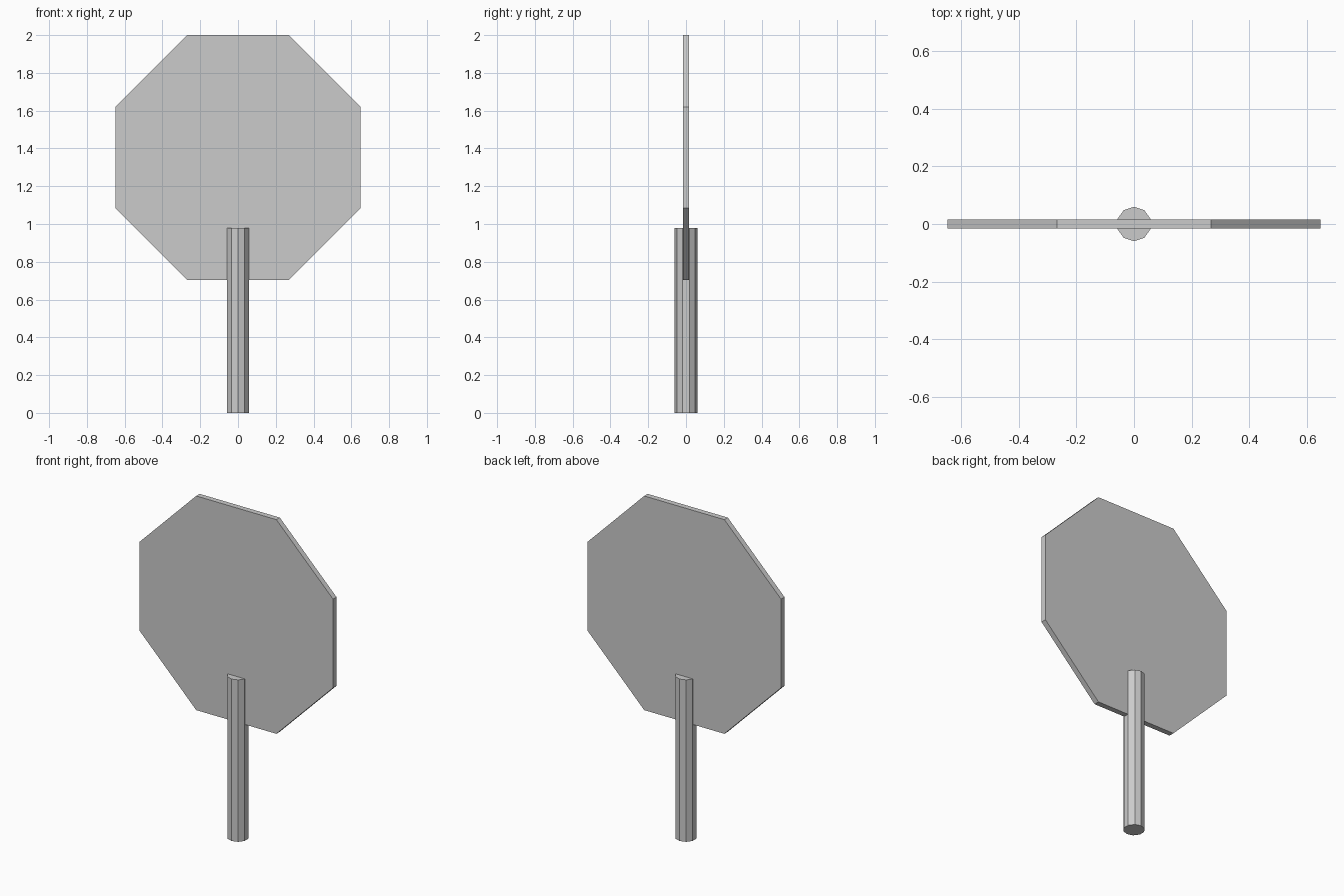
import bpy
from math import cos, pi, radians

cube = bpy.data.objects.get("Cube")
if cube:
    bpy.data.objects.remove(cube, do_unlink=True)

# Single plain grey for the whole paddle
GREY = (0.6, 0.6, 0.6, 1)
grey = bpy.data.materials.new("plain grey")
grey.use_nodes = True
grey.diffuse_color = GREY
grey.node_tree.nodes["Principled BSDF"].inputs["Base Color"].default_value = GREY


def prism(name, sides, radius, depth, location, rotation=(0, 0, 0)):
    bpy.ops.mesh.primitive_cylinder_add(
        vertices=sides, radius=radius, depth=depth,
        location=location, rotation=rotation)
    obj = bpy.context.object
    obj.name = name
    obj.data.materials.append(grey)
    bpy.ops.object.transform_apply(location=True, rotation=True, scale=True)
    return obj


# Octagonal board, standing upright on one flat edge
apothem = 0.648
board = prism("board", 8, apothem / cos(pi / 8), 0.033,
              (0, 0, 2 - apothem), (radians(90), radians(22.5), 0))

# Ten-sided handle overlapping the lower part of the board
handle_height = 0.98
handle = prism("handle", 10, 0.06, handle_height, (0, 0, handle_height / 2))
